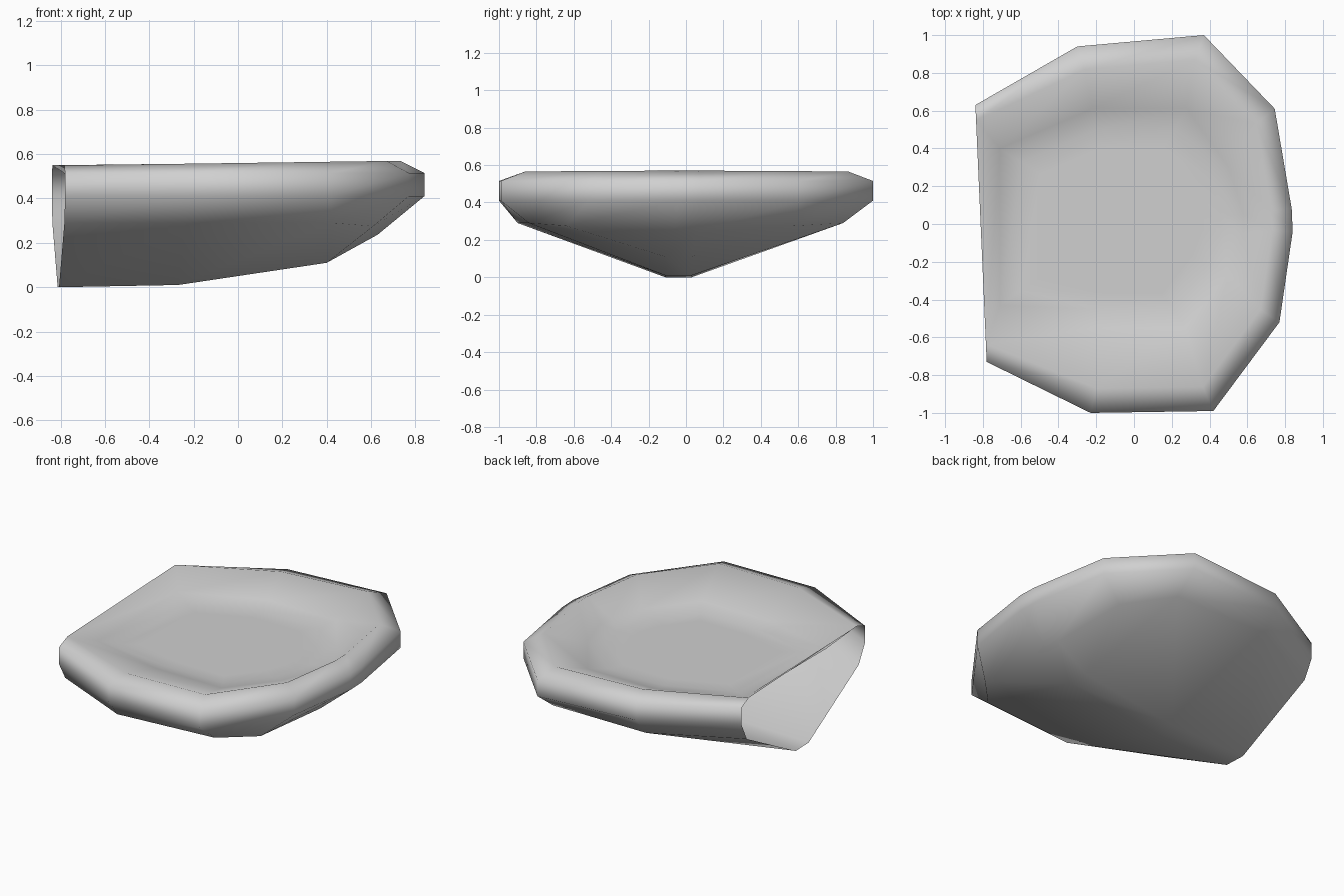
import bpy
import bmesh

cube = bpy.data.objects.get("Cube")
if cube:
    bpy.data.objects.remove(cube, do_unlink=True)


def on_transom(y):
    """x of the flat, slightly skewed plane where the stern is cut open."""
    return -0.812 - 0.044 * y


def deck_ring(scale, z):
    """Copy of the slope outline, shrunk towards the deck centre."""
    return [(-0.08 + (x + 0.08) * scale, y * scale, z) for x, y in slope]


# Rim outline, from the stern along the +y side, round the bow and back
outline = [(on_transom(0.63), 0.63), (-0.3, 0.94), (0.37, 1), (0.745, 0.61), (0.835, 0.08),
           (0.84, -0.04), (0.77, -0.52), (0.42, -0.99), (-0.23, -1), (on_transom(-0.73), -0.73)]
# Foot of the rim's inner slope
slope = [(-0.71, 0.4), (-0.22, 0.61), (0.28, 0.61), (0.5, 0.3), (0.58, 0.05),
         (0.58, -0.05), (0.5, -0.26), (0.27, -0.55), (-0.2, -0.55), (-0.71, -0.43)]
# Chine where the rim turns into the hull bottom
chine = [(on_transom(0.57), 0.57, 0.29), (-0.3, 0.84, 0.29), (0.37, 0.84, 0.29),
         (0.59, 0.57, 0.275), (0.63, 0.05, 0.237), (0.63, -0.06, 0.237), (0.61, -0.64, 0.275),
         (0.42, -0.84, 0.29), (-0.24, -0.9, 0.29), (on_transom(-0.66), -0.66, 0.29)]
# Narrow keel strip, one entry per station; the bow ones meet at a point
keel_stations = [(-0.81, 0), (-0.27, 0.01), (0.4, 0.11), (0.4, 0.11), (0.4, 0.11)]

crest = [(x * 0.87, y * 0.87, 0.56 + 0.012 * x) for x, y in outline]
for end in (0, -1):
    y = crest[end][1]
    crest[end] = (on_transom(y), y, 0.55)
keel = [(x, 0.03, z) for x, z in keel_stations]
keel += [(x, -0.11, z) for x, z in reversed(keel_stations)]
for end in (0, -1):
    keel[end] = (on_transom(keel[end][1]), keel[end][1], 0)

bm = bmesh.new()
profiles = [
    deck_ring(0.66, 0.44),
    deck_ring(0.82, 0.44),
    deck_ring(1, 0.463),
    crest,
    [(x, y, 0.515) for x, y in outline],
    [(x, y, 0.41) for x, y in outline],
    chine,
    keel,
]
rings = [[bm.verts.new(p) for p in profile] for profile in profiles]
count = len(outline)

# Sunken deck, rim and hull sides; the hull stays open at the stern
bm.faces.new(rings[0])
for upper, lower in zip(rings, rings[1:]):
    for i in range(count - 1):
        bm.faces.new((upper[i], lower[i], lower[i + 1], upper[i + 1]))

# Deck and inner slope behind the stern
for inner, outer in zip(rings[:3], rings[1:4]):
    bm.faces.new((inner[0], inner[-1], outer[-1], outer[0]))

# Keel strip, and the folds of the hull bottom that run from it to the chine
bottom = rings[-1]
for i in range(2):
    bm.faces.new((bottom[i], bottom[i + 1], bottom[-2 - i], bottom[-1 - i]))
    bmesh.ops.connect_verts(bm, verts=[bottom[i], rings[-2][i + 1]])
    bmesh.ops.connect_verts(bm, verts=[bottom[-1 - i], rings[-2][-2 - i]])

bmesh.ops.remove_doubles(bm, verts=bm.verts, dist=0.0005)
bmesh.ops.recalc_face_normals(bm, faces=bm.faces)
for face in bm.faces:
    face.smooth = True
mesh = bpy.data.meshes.new("raft_hull")
bm.to_mesh(mesh)
bm.free()

hull = bpy.data.objects.new("raft_hull", mesh)
bpy.context.collection.objects.link(hull)

# Plain grey material
grey = bpy.data.materials.new("plain_grey")
grey.use_nodes = True
color = (0.63, 0.63, 0.63, 1)
grey.diffuse_color = color
grey.node_tree.nodes["Principled BSDF"].inputs["Base Color"].default_value = color
mesh.materials.append(grey)
